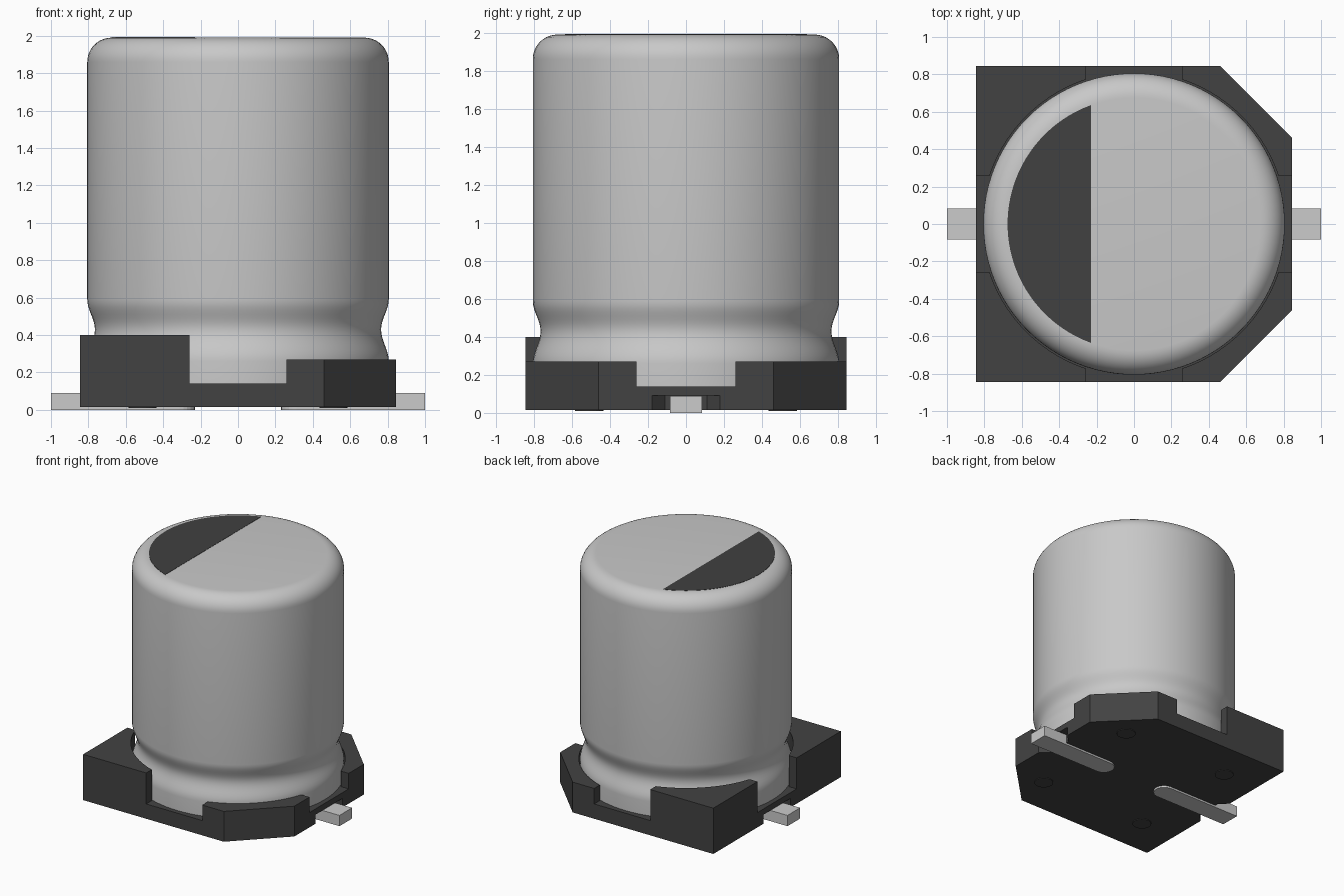
import bpy, bmesh, math

cube = bpy.data.objects.get("Cube")
if cube:
    bpy.data.objects.remove(cube, do_unlink=True)


def material(name, rgb):
    m = bpy.data.materials.new(name)
    m.use_nodes = True
    m.diffuse_color = (*rgb, 1)
    m.node_tree.nodes["Principled BSDF"].inputs["Base Color"].default_value = (*rgb, 1)
    return m


ALUMINIUM = material("brushed aluminium", (0.58, 0.58, 0.58))
TIN = material("tinned lead", (0.60, 0.60, 0.60))
PLASTIC = material("black plastic", (0.055, 0.055, 0.055))
INK = material("dark ink", (0.052, 0.052, 0.052))


def finish(name, bm, mat):
    bmesh.ops.recalc_face_normals(bm, faces=bm.faces)
    me = bpy.data.meshes.new(name)
    bm.to_mesh(me)
    bm.free()
    me.materials.append(mat)
    ob = bpy.data.objects.new(name, me)
    bpy.context.collection.objects.link(ob)
    return ob


def prism(name, outline, z0, z1, mat):
    """Extrude a flat outline from z0 up to z1."""
    bm = bmesh.new()
    face = bm.faces.new([bm.verts.new((x, y, z0)) for x, y in outline])
    up = bmesh.ops.extrude_face_region(bm, geom=[face])["geom"]
    bmesh.ops.translate(bm, vec=(0, 0, z1 - z0),
                        verts=[v for v in up if isinstance(v, bmesh.types.BMVert)])
    return finish(name, bm, mat)


def arc(cx, cy, r, a0, a1, n):
    return [(cx + r * math.cos(a0 + (a1 - a0) * i / n),
             cy + r * math.sin(a0 + (a1 - a0) * i / n)) for i in range(n + 1)]


# Can: lathe profile with a crimp groove near the foot and a rounded top rim
R, TOP, FILLET = 0.806, 1.99, 0.13
GROOVE_LOW, GROOVE_MID, GROOVE_HIGH, GROOVE_R = 0.26, 0.43, 0.59, 0.765
profile = [(0, 0.14), (R, 0.14)]
for i in range(17):
    t = i / 16
    if t < 0.5:
        z = GROOVE_LOW + (GROOVE_MID - GROOVE_LOW) * t * 2
    else:
        z = GROOVE_MID + (GROOVE_HIGH - GROOVE_MID) * (t * 2 - 1)
    dip = 0.5 - 0.5 * math.cos(t * 2 * math.pi)
    profile.append((R - (R - GROOVE_R) * dip, z))
profile += arc(R - FILLET, TOP - FILLET, FILLET, 0, math.pi / 2, 10)
profile.append((0, TOP))

bm = bmesh.new()
pv = [bm.verts.new((r, 0, z)) for r, z in profile]
edges = [bm.edges.new(p) for p in zip(pv, pv[1:])]
bmesh.ops.spin(bm, geom=pv + edges, cent=(0, 0, 0), axis=(0, 0, 1),
               angle=2 * math.pi, steps=96, use_duplicate=False)
bmesh.ops.remove_doubles(bm, verts=bm.verts, dist=1e-4)
can = finish("can", bm, ALUMINIUM)
bpy.ops.object.select_all(action='DESELECT')
can.select_set(True)
bpy.context.view_layer.objects.active = can
bpy.ops.object.shade_smooth_by_angle(angle=math.radians(35))

# Polarity mark: circular segment on the flat top
MARK_X, MARK_R = 0.23, R - FILLET
half = math.acos(MARK_X / MARK_R)
prism("polarity_mark", arc(0, 0, MARK_R, math.pi - half, math.pi + half, 48),
      TOP - 0.001, TOP + 0.002, INK)

# Base plate: two layers, the lower one notched where the leads come out
H, C, GAP = 0.845, 0.46, 0.26
BOTTOM, SLOT_TOP, FLOOR = 0.016, 0.092, 0.14
prism("base_floor", [(-H, -H), (C, -H), (H, -C), (H, C), (C, H), (-H, H)],
      SLOT_TOP, FLOOR, PLASTIC)
right_notch = [(H, -0.18), (H - 0.07, -0.11), (H - 0.07, 0.11), (H, 0.18)]
left_notch = [(-x, -y) for x, y in right_notch]
prism("base_underside",
      [(-H, -H), (C, -H), (H, -C)] + right_notch + [(H, C), (C, H), (-H, H)] + left_notch,
      BOTTOM, SLOT_TOP, PLASTIC)

# Corner walls hugging the can: tall on the square side, low on the chamfered side
HUG = 0.814
a = math.asin(GAP / HUG)
for sx, side in ((1, "left"), (-1, "right")):
    corner = [(H, C), (C, H)] if sx > 0 else [(H, H)]
    outline = [(H, GAP)] + corner + [(GAP, H)] + arc(0, 0, HUG, math.pi / 2 - a, a, 24)
    for sy, end in ((-1, "front"), (1, "back")):
        prism(f"corner_wall_{end}_{side}", [(x * sx, y * sy) for x, y in outline],
              FLOOR, 0.27 if sx > 0 else 0.40, PLASTIC)
        # Small round standoff under each corner
        prism(f"standoff_{end}_{side}",
              arc(0.51 * sx, 0.51 * sy, 0.075, 0, 2 * math.pi * 23 / 24, 23),
              BOTTOM - 0.006, BOTTOM + 0.01, PLASTIC)

    # Flat lead with a rounded inner end
    W = 0.084
    lead = [(1, -W), (1, W)] + arc(0.23 + W, 0, W, math.pi / 2, 1.5 * math.pi, 12)
    prism(f"lead_{side}", [(x * sx, y) for x, y in lead], 0, 0.09, TIN)
